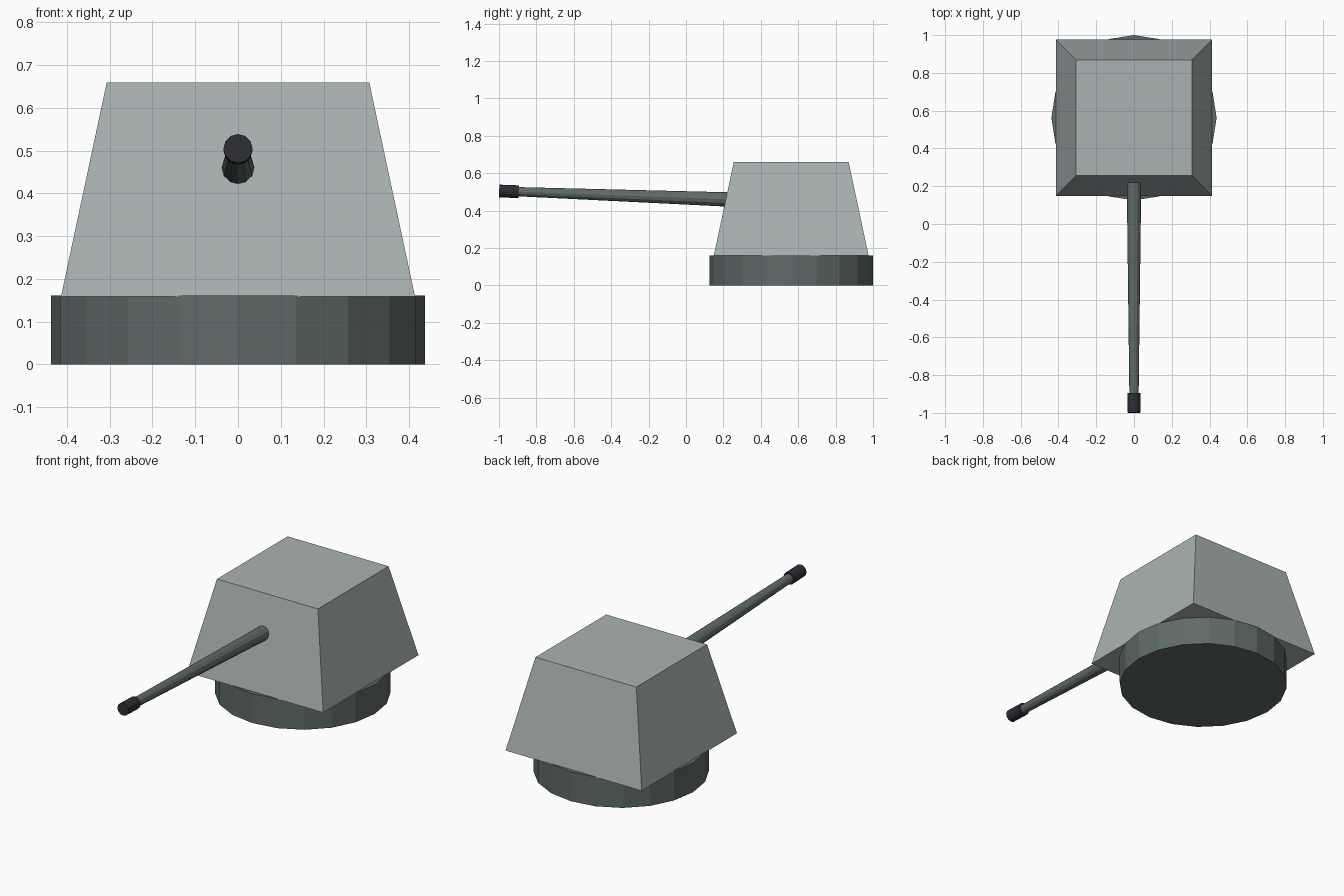
import bpy, math
from mathutils import Vector

if "Cube" in bpy.data.objects:
    bpy.data.objects.remove(bpy.data.objects["Cube"])


def material(name, color):
    m = bpy.data.materials.new(name)
    m.diffuse_color = (*color, 1)
    m.use_nodes = True
    m.node_tree.nodes["Principled BSDF"].inputs["Base Color"].default_value = m.diffuse_color
    return m


body_grey = material("light grey", (0.40, 0.45, 0.445))
steel = material("dark green grey", (0.115, 0.145, 0.138))
black = material("near black", (0.026, 0.026, 0.036))


def tube(name, a, b, r1, r2, sides, mat, spin=0.0):
    """Faceted cone or cylinder running from point a to point b."""
    a, b = Vector(a), Vector(b)
    d = b - a
    bpy.ops.mesh.primitive_cone_add(vertices=sides, radius1=r1, radius2=r2, depth=d.length)
    ob = bpy.context.object
    ob.name = name
    ob.data.materials.append(mat)
    for v in ob.data.vertices:
        x, y = v.co.x, v.co.y
        v.co.x = x * math.cos(spin) - y * math.sin(spin)
        v.co.y = x * math.sin(spin) + y * math.cos(spin)
    ob.location = (a + b) / 2
    if abs(d.x) + abs(d.y) > 1e-6:
        ob.rotation_euler = (math.atan2(-d.y, d.z), 0, 0)
    return ob


CY = 0.5625  # turret centre along y
S2 = math.sqrt(2)

# Round turntable
tube("turntable_base", (0, CY, 0), (0, CY, 0.161), 0.4375, 0.4375, 20, steel)

# Four-sided tapered housing
tube("turret_housing", (0, CY, 0.159), (0, CY, 0.66), 0.414 * S2, 0.307 * S2, 4,
     body_grey, math.pi / 4)


# Slightly raised barrel and muzzle share one axis
def axis(y):
    return (0, y, 0.468 - 0.037 * y)


tube("gun_barrel", axis(0.27), axis(-0.95), 0.039, 0.024, 12, steel)
tube("muzzle", axis(-0.895), axis(-0.999), 0.034, 0.034, 12, black)
